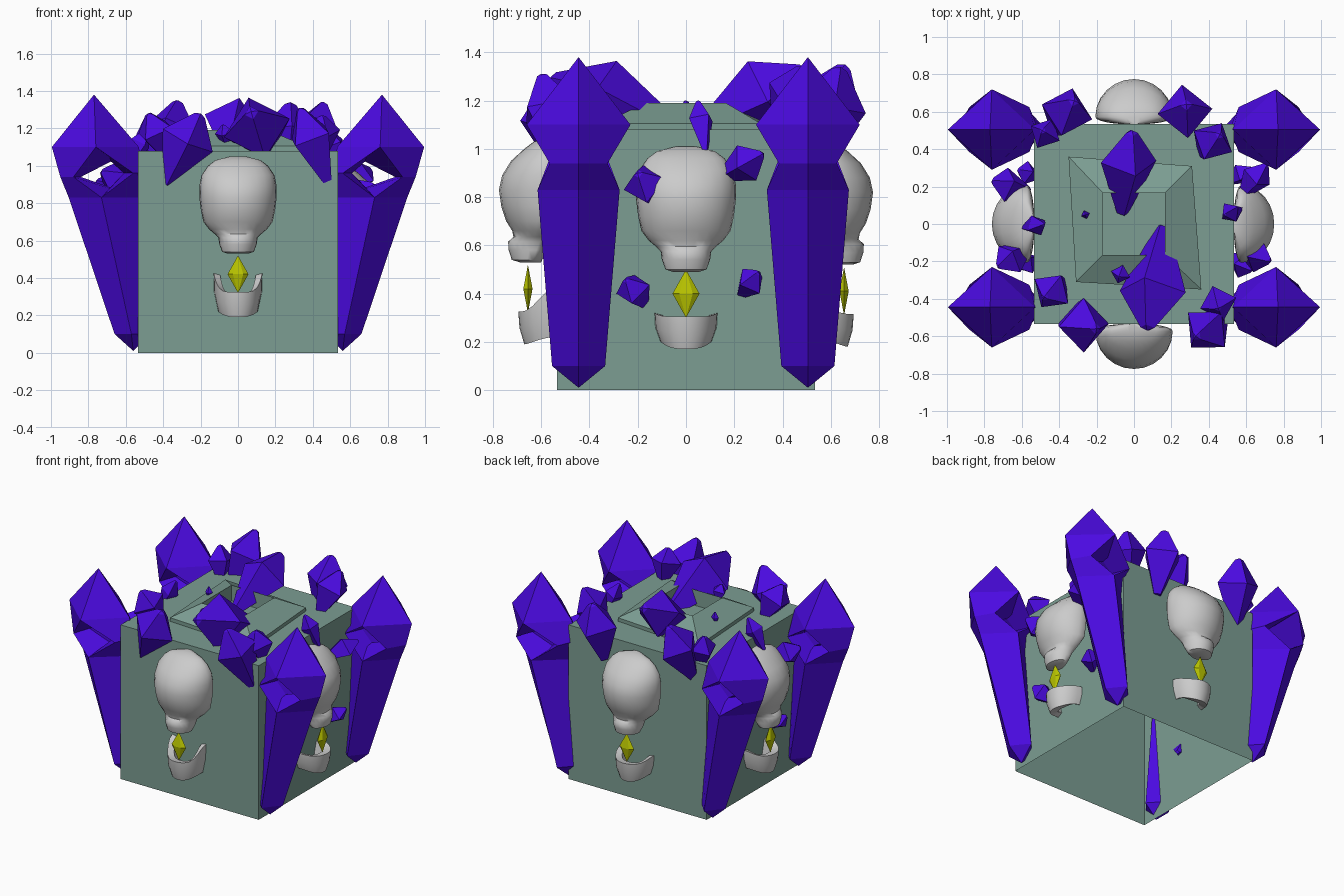
import bpy, bmesh, math
from mathutils import Vector, Matrix

if "Cube" in bpy.data.objects:
    bpy.data.objects.remove(bpy.data.objects["Cube"])


def material(name, col):
    m = bpy.data.materials.new(name)
    m.diffuse_color = (*col, 1)
    m.use_nodes = True
    m.node_tree.nodes["Principled BSDF"].inputs["Base Color"].default_value = m.diffuse_color
    return m


STONE = material("stone", (0.2, 0.34, 0.29))
PURPLE = material("purple_crystal", (0.07, 0.003, 0.75))
YELLOW = material("yellow_gem", (0.5, 0.57, 0.0))


def loft(name, rings, mat=None, caps=(True, True), rot=0, smooth=None, flip=True):
    """Skin closed rings of points; rot turns the part about z in quarter turns."""
    bm = bmesh.new()
    vs = [[bm.verts.new(p) for p in r] for r in rings]
    n = len(vs[0])
    for a, b in zip(vs, vs[1:]):
        for i in range(n):
            j = (i + 1) % n
            bm.faces.new((a[i], a[j], b[j], b[i]))
    if caps[0]:
        bm.faces.new(vs[0][::-1])
    if caps[1]:
        bm.faces.new(vs[-1])
    bmesh.ops.remove_doubles(bm, verts=bm.verts, dist=1e-5)
    if flip:
        bmesh.ops.recalc_face_normals(bm, faces=bm.faces)
    bm.transform(Matrix.Rotation(rot * math.pi / 2, 4, 'Z'))
    me = bpy.data.meshes.new(name)
    bm.to_mesh(me)
    bm.free()
    ob = bpy.data.objects.new(name, me)
    bpy.context.collection.objects.link(ob)
    if mat:
        me.materials.append(mat)
    if smooth:
        bpy.ops.object.select_all(action='DESELECT')
        ob.select_set(True)
        bpy.context.view_layer.objects.active = ob
        bpy.ops.object.shade_smooth_by_angle(angle=math.radians(smooth))
    return ob


# Stone box, open underneath
def square(s, z):
    return [(-s, -s, z), (s, -s, z), (s, s, z), (-s, s, z)]


loft("box", [square(.535, 0), square(.535, 1.08)], STONE, (False, True), flip=False)

# Sloping lid frame with a square hole
outer = [(-.31, -.31), (.36, -.35), (.31, .31), (-.35, .36)]
loft("lid_frame", [[(x, y, z) for x, y in outer] for z in (1.08, 1.105)]
     + [square(.165, 1.19), square(.165, 1.08)], STONE, (False, False), flip=False)


# Tall corner crystals: z, inner x, middle x, outer x, half width in y
PROFILE = [(.01, .56, .56, .56, 0), (.10, .47, .57, .66, .11), (.83, .53, .73, .905, .17),
           (.94, .84, .88, .95, .12), (1.1, .53, .76, .995, .215), (1.38, .77, .77, .77, 0)]
# Inner prong that closes the side hole near the box
PRONG = [(.83, .53, .73, .735, .17), (.96, .51, .56, .61, .12), (1.1, .53, .76, .765, .215)]
for sx in (-1, 1):
    for y in (-.445, .505):
        for name, prof in (("corner_crystal", PROFILE), ("crystal_prong", PRONG)):
            rings = [[(sx * a, y, z), (sx * m, y - w, z), (sx * b, y, z), (sx * m, y + w, z)]
                     for z, a, m, b, w in prof]
            loft(name, rings, PURPLE, (False, False))


# Small crystals: narrow base, wide shoulder, pointed tip
def crystal(base, tip, r, shoulder=.62, sides=4, spin=0.3):
    base, tip = Vector(base), Vector(tip)
    axis = tip - base
    q = axis.to_track_quat('Z', 'Y')
    rings = []
    for t, k in ((0, .25), (shoulder, 1.18), (.97, .25), (1, 0)):
        rings.append([base + axis * t + q @ Vector((math.cos(a) * r * k, math.sin(a) * r * k, 0))
                      for a in (spin + i * math.tau / sides for i in range(sides))])
    loft("small_crystal", rings, PURPLE, (True, False))


# Crystals around the top of the box
for b, t, r in [
    ((-.38, -.51, .90), (-.20, -.56, 1.28), .125),
    ((.48, -.51, .91), (.33, -.60, 1.31), .115),
    ((.15, -.02, 1.06), (.07, -.57, 1.29), .155),
    ((-.06, .06, 1.08), (-.01, .50, 1.33), .13),
    ((-.42, .50, .95), (-.32, .66, 1.35), .12),
    ((.26, .54, .92), (.28, .64, 1.34), .125),
    ((.36, .38, 1.04), (.46, .48, 1.34), .10),
    ((.45, -.38, 1.04), (.45, -.45, 1.27), .085),
    ((-.38, -.31, 1.04), (-.48, -.39, 1.28), .095),
    ((-.45, .46, 1.02), (-.49, .50, 1.26), .075),
    ((.57, .08, .99), (.48, .05, 1.2), .05),
    ((-.59, -.02, .99), (-.48, 0, 1.2), .05),
    ((-.06, -.25, 1.1), (-.08, -.28, 1.22), .045),
    ((-.26, .05, 1.1), (-.26, .05, 1.2), .02),
]:
    crystal(b, t, r)

# Crystals on the side walls
for b, t, r in [
    ((.55, -.12, .78), (.73, -.20, .90), .08),
    ((.57, .14, .88), (.71, .32, .98), .07),
    ((.51, -.17, .35), (.63, -.25, .46), .065),
    ((.51, .22, .39), (.63, .30, .49), .055),
    ((-.56, .18, .82), (-.76, .23, .92), .08),
    ((-.56, -.12, .88), (-.73, -.23, .97), .08),
    ((-.51, .25, .39), (-.62, .29, .47), .055),
    ((-.51, -.18, .37), (-.62, -.23, .46), .055),
]:
    crystal(b, t, r)

# Smooth skull profile: height, half width, outermost depth
SKULL = [(.53, .055, .69), (.54, .085, .722), (.58, .10, .735), (.615, .105, .737), (.635, .125, .715),
         (.66, .155, .72), (.70, .185, .745), (.76, .198, .765), (.83, .207, .775), (.89, .207, .762),
         (.95, .195, .725), (1.0, .16, .67), (1.03, .12, .63), (1.05, .04, .58)]
N = 24


def half_round(z, w, d, trim):
    """Half-round slice; the underside draws away from the wall."""
    back = .532 + max(0, .70 - z) * .4
    d -= trim
    c = min(back + .04, d - .02)
    pts = []
    for i in range(N):
        a = i * math.tau / N
        s = math.sin(a)
        depth = d - c if s > 0 else c - min(back, c - .005)
        pts.append((w * math.cos(a), -c - depth * s))
    return pts


def face_parts(k, dz, jaw_z, horn, gem_z, trim):
    rings = [[(x, y, z + dz) for x, y in half_round(z, w, d, trim)] for z, w, d in SKULL]
    loft("skull", rings, rot=k, smooth=50)
    # Curved lower jaw with raised ends
    rings = []
    for i in range(15):
        a = math.pi * i / 14
        c, s = math.cos(a), math.sin(a)
        top = jaw_z + .135 + horn * abs(c) ** 6
        low = jaw_z + .03 * abs(c) ** 3

        def p(w, d, z):
            return (w * c, -.54 - d * s, z)
        rings.append([p(.13, .155, top), p(.127, .15, (top + low) / 2), p(.105, .13, low),
                      p(.07, .07, low + .02), p(.095, .10, top - .01)])
    loft("lower_jaw", rings, rot=k, smooth=45)
    # Flat faceted gem between skull and jaw
    gem = []
    for z, r in ((-.1, 0), (0, 1), (.1, 0)):
        gem.append([(.056 * r * math.cos(j * math.pi / 3), -.655 - .022 * r * math.sin(j * math.pi / 3),
                     gem_z + z) for j in range(6)])
    loft("gem", gem, YELLOW, (False, False), rot=k)


for k, dz, jaw_z, horn, gem_z, trim in [(0, 0, .19, .10, .42, 0), (1, -.04, .17, .015, .40, .025),
                                        (2, -.01, .18, .03, .41, 0), (3, -.04, .17, .03, .40, .015)]:
    face_parts(k, dz, jaw_z, horn, gem_z, trim)
